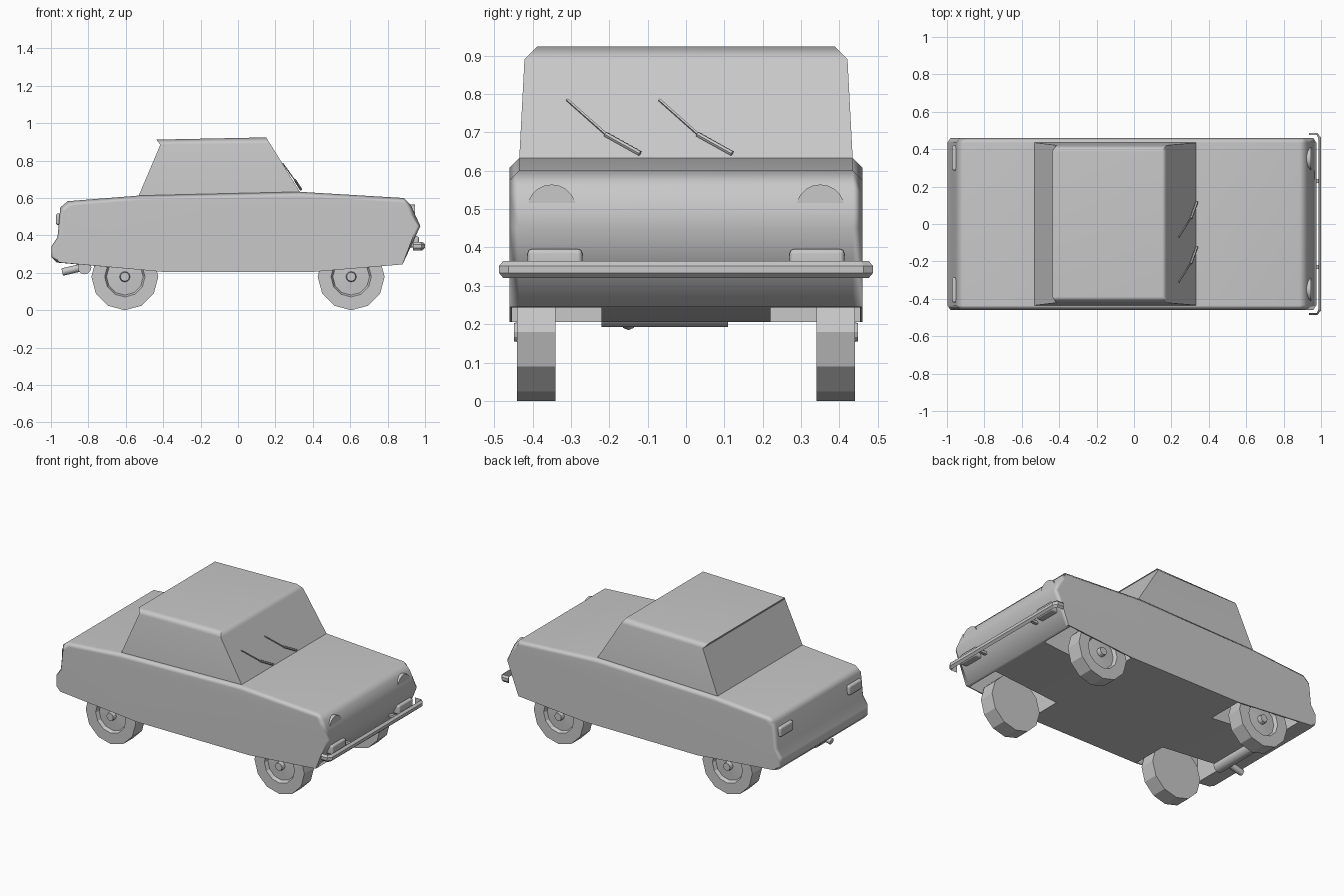
import bpy, bmesh, math
from mathutils import Vector

if "Cube" in bpy.data.objects:
    bpy.data.objects.remove(bpy.data.objects["Cube"])

paint = bpy.data.materials.new("light_gray")
paint.diffuse_color = (0.58, 0.58, 0.58, 1)
paint.use_nodes = True
paint.node_tree.nodes["Principled BSDF"].inputs["Base Color"].default_value = paint.diffuse_color


def add_object(name, bm, smooth=None):
    bmesh.ops.remove_doubles(bm, verts=bm.verts, dist=1e-5)
    bmesh.ops.recalc_face_normals(bm, faces=bm.faces)
    me = bpy.data.meshes.new(name)
    bm.to_mesh(me)
    bm.free()
    me.materials.append(paint)
    ob = bpy.data.objects.new(name, me)
    bpy.context.collection.objects.link(ob)
    if smooth:
        shade(ob, smooth)
    return ob


def select(ob):
    bpy.ops.object.select_all(action='DESELECT')
    ob.select_set(True)
    bpy.context.view_layer.objects.active = ob


def shade(ob, degrees):
    select(ob)
    bpy.ops.object.shade_smooth_by_angle(angle=math.radians(degrees))
    ob.modifiers.new("weighted", 'WEIGHTED_NORMAL').keep_sharp = True


def loft(rings, caps=True):
    """Skin a list of closed rings that have equal point counts."""
    bm = bmesh.new()
    rows = [[bm.verts.new(p) for p in r] for r in rings]
    n = len(rows[0])
    for a, b in zip(rows, rows[1:]):
        for i in range(n):
            j = (i + 1) % n
            bm.faces.new((a[i], a[j], b[j], b[i]))
    if caps:
        bm.faces.new(rows[0])
        bm.faces.new(rows[-1])
    return bm


def box(name, lo, hi, bevel=0.0, smooth=None):
    bm = bmesh.new()
    bmesh.ops.create_cube(bm, size=1)
    for v in bm.verts:
        v.co = Vector([(a + b) / 2 + c * (b - a) for a, b, c in zip(lo, hi, v.co)])
    if bevel:
        bmesh.ops.bevel(bm, geom=bm.edges[:], offset=bevel, segments=2,
                        profile=0.5, affect='EDGES')
    return add_object(name, bm, smooth)


def rod(name, a, b, r, sides, smooth=None):
    a, b = Vector(a), Vector(b)
    q = (b - a).to_track_quat('Z', 'Y')
    circle = [q @ Vector((r * math.cos(t), r * math.sin(t), 0))
              for t in (2 * math.pi * i / sides for i in range(sides))]
    return add_object(name, loft([[p + e for p in circle] for e in (a, b)]), smooth)


# Lower body: side profile lofted across the width, shoulders drawn in
profile = [(-0.97, 0.255), (-0.998, 0.285), (-0.998, 0.34), (-0.965, 0.39), (-0.95, 0.55),
           (-0.91, 0.583), (-0.53, 0.613), (0.33, 0.633), (0.885, 0.60), (0.925, 0.56),
           (0.975, 0.45), (0.88, 0.245), (0.40, 0.205), (-0.40, 0.205)]


def body_ring(y, inset):
    ring = []
    for x, z in profile:
        if abs(x) > 0.9:
            x -= math.copysign(inset * 0.7, x)
        if z > 0.5:
            z -= inset
        ring.append((x, y, z))
    return ring


body = add_object("body", loft([body_ring(-0.46, 0.025), body_ring(-0.435, 0),
                                body_ring(0.435, 0), body_ring(0.46, 0.025)]))

# Wheel wells cut from below
for sx in (-1, 1):
    for sy in (-1, 1):
        xs, ys = sorted((sx * 0.40, sx * 0.86)), sorted((sy * 0.22, sy * 0.453))
        well = box("well_cutter", (xs[0], ys[0], 0.1), (xs[1], ys[1], 0.42))
        well.hide_render = True
        mod = body.modifiers.new("well", 'BOOLEAN')
        mod.operation, mod.solver, mod.object = 'DIFFERENCE', 'EXACT', well
        select(body)
        bpy.ops.object.modifier_apply(modifier=mod.name)
        bpy.data.objects.remove(well)
shade(body, 62)


# Cabin: stacked rectangles, slightly tapered, with chamfered roof edge
def cabin_ring(xr, zr, xf, zf, y):
    return [(xr, -y, zr), (xf, -y, zf), (xf, y, zf), (xr, y, zr)]


add_object("cabin", loft([cabin_ring(-0.545, 0.58, 0.36, 0.585, 0.437),
                          cabin_ring(-0.415, 0.885, 0.172, 0.89, 0.421),
                          cabin_ring(-0.437, 0.912, 0.15, 0.924, 0.388)]), 62)

# Front bumper: shallow bar wrapped round the corners
plan = [((0.935, 0.487), (0.935, 0.476)), ((0.98, 0.487), (0.977, 0.476)),
        ((1.0, 0.462), (0.986, 0.456))]
plan += [((a[0], -a[1]), (b[0], -b[1])) for a, b in reversed(plan)]
add_object("front_bumper", loft([[(*q, 0.32), (*p, 0.333), (*p, 0.352), (*q, 0.365)]
                                 for p, q in plan]))

# Wheel: twelve-sided lathe with a recessed rim and hub peg
tyre = [(0, 0.34), (0.179, 0.34), (0.179, 0.44), (0.108, 0.44), (0.098, 0.418),
        (0.028, 0.422), (0.024, 0.448), (0, 0.448)]
for sx, end in ((1, "front"), (-1, "rear")):
    for sy, side in ((1, "left"), (-1, "right")):
        rings = []
        for k in range(13):
            t = 2 * math.pi * k / 12
            rings.append([(sx * 0.605 + r * math.sin(t), sy * y, 0.179 - r * math.cos(t))
                          for r, y in tyre])
        bm = bmesh.new()
        for a, b in zip(rings, rings[1:]):
            for i in range(len(tyre) - 1):
                pts = [a[i], a[i + 1], b[i + 1], b[i]]
                if i == 0:
                    pts = pts[:3]
                elif i == len(tyre) - 2:
                    pts = [pts[0], pts[1], pts[3]]
                bm.faces.new([bm.verts.new(p) for p in pts])
        add_object(f"{end}_{side}_wheel", bm)

# Lamps and bumper brackets on both sides
for s, side in ((1, "left"), (-1, "right")):
    rod(f"{side}_headlight", (0.86, s * 0.35, 0.50), (0.945, s * 0.35, 0.50), 0.064, 20, 40)
    lo, hi = sorted((s * 0.27, s * 0.413))
    box(f"{side}_indicator", (0.90, lo, 0.335), (0.968, hi, 0.396), 0.012, 50)
    lo, hi = sorted((s * 0.285, s * 0.42))
    box(f"{side}_tail_light", (-0.974, lo, 0.455), (-0.93, hi, 0.518), 0.012, 50)
    lo, hi = sorted((s * 0.22, s * 0.24))
    box(f"{side}_bumper_bracket", (0.90, lo, 0.335), (0.988, hi, 0.35))

# Exhaust: crosswise silencer and tail pipe
rod("silencer", (-0.82, -0.22, 0.228), (-0.82, 0.11, 0.228), 0.036, 12, 40)
rod("tail_pipe", (-0.82, -0.15, 0.232), (-0.94, -0.15, 0.204), 0.02, 8, 50)

# Wipers: arm and blade lying on the windscreen
for s, side in ((0.0, "left"), (-0.24, "right")):
    rod(f"{side}_wiper_arm", (0.337, 0.12 + s, 0.645), (0.305, 0.03 + s, 0.695), 0.007, 6)
    rod(f"{side}_wiper_blade", (0.306, 0.035 + s, 0.692), (0.240, -0.07 + s, 0.785), 0.004, 4)
